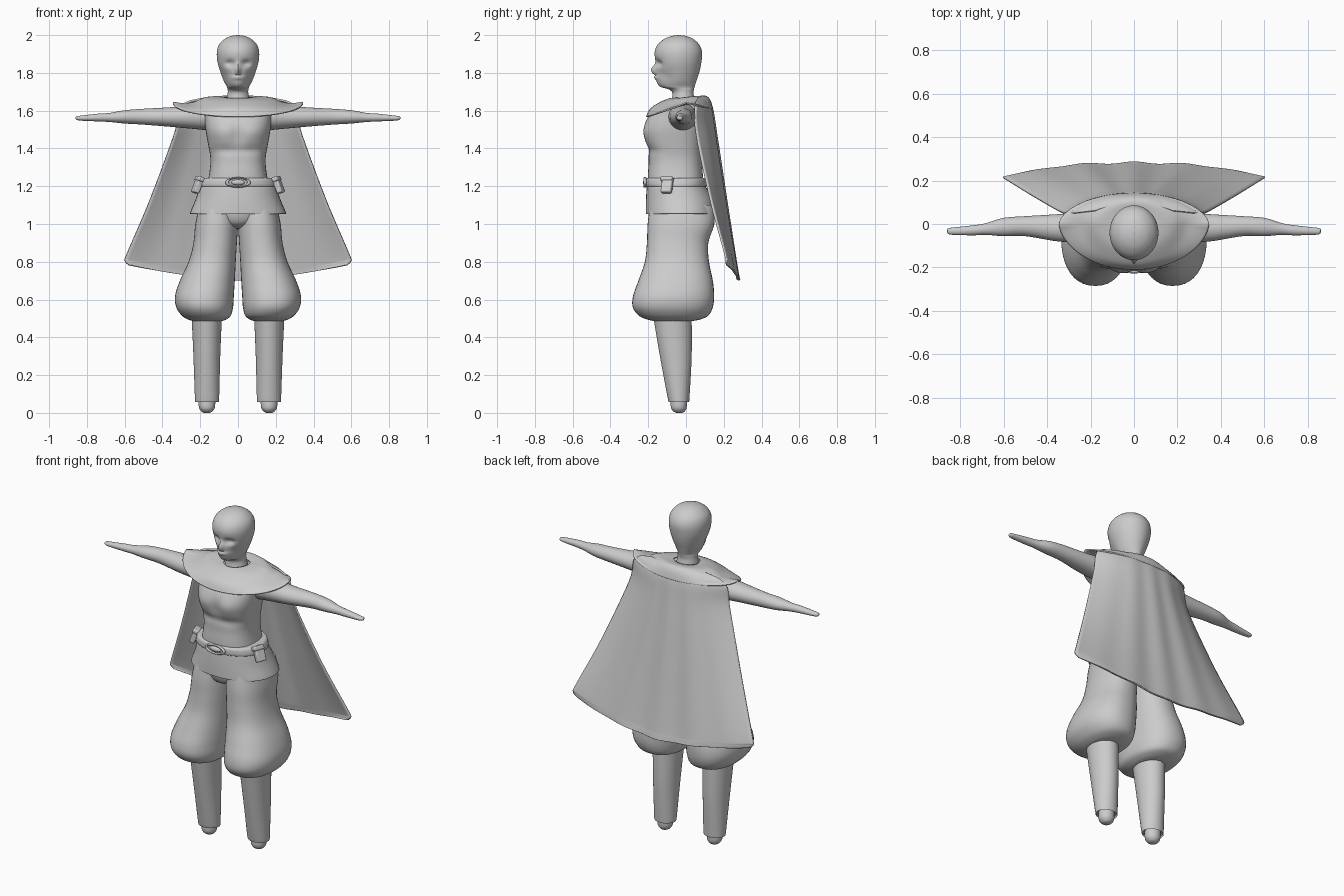
import bpy, math
from math import sin, cos, pi, exp
from mathutils import Vector

cube = bpy.data.objects.get("Cube")
if cube:
    bpy.data.objects.remove(cube, do_unlink=True)

grey = bpy.data.materials.new("plain grey")
grey.use_nodes = True
grey.diffuse_color = (0.6, 0.6, 0.6, 1)
grey.node_tree.nodes["Principled BSDF"].inputs["Base Color"].default_value = (0.6, 0.6, 0.6, 1)


def finish(obj, angle=50):
    obj.data.materials.clear()
    obj.data.materials.append(grey)
    bpy.ops.object.select_all(action='DESELECT')
    obj.select_set(True)
    bpy.context.view_layer.objects.active = obj
    bpy.ops.object.shade_smooth_by_angle(angle=math.radians(angle))
    return obj


def smooth_rows(rows, steps):
    """Catmull-Rom interpolation through rows of equal length."""
    out = []
    for i in range(len(rows) - 1):
        a, b, c, d = rows[max(i - 1, 0)], rows[i], rows[i + 1], rows[min(i + 2, len(rows) - 1)]
        for s in range(steps):
            t = s / steps
            out.append([q + t / 2 * (r - p + t * (2*p - 5*q + 4*r - w + t * (3*(q - r) + w - p)))
                        for p, q, r, w in zip(a, b, c, d)])
    return out + [list(rows[-1])]


def surface(name, rows, closed=False, caps=False, thickness=0):
    """Skin a grid of points."""
    n = len(rows[0])
    verts = [p for row in rows for p in row]
    faces = []
    for i in range(len(rows) - 1):
        for j in range(n if closed else n - 1):
            k = (j + 1) % n
            faces.append((i*n + j, i*n + k, (i+1)*n + k, (i+1)*n + j))
    if caps:
        faces += [tuple(reversed(range(n))), tuple(range(len(verts) - n, len(verts)))]
    mesh = bpy.data.meshes.new(name)
    mesh.from_pydata(verts, [], faces)
    obj = bpy.data.objects.new(name, mesh)
    bpy.context.collection.objects.link(obj)
    if thickness:
        mod = obj.modifiers.new("thickness", 'SOLIDIFY')
        mod.thickness = thickness
        mod.offset = 0
    return finish(obj)


def loft(name, rings, axis='z', side=1, power=2, sides=40, steps=6, deform=None):
    """Rings are (position, low a, high a, low b, high b) around the axis."""
    rows = []
    for t, a0, a1, b0, b1 in smooth_rows(rings, steps):
        row = []
        for j in range(sides):
            ang = 2 * pi * j / sides * side
            c, s = cos(ang), sin(ang)
            a = (a0 + a1)/2 + (a1 - a0)/2 * math.copysign(abs(c) ** (2/power), c)
            b = (b0 + b1)/2 + (b1 - b0)/2 * math.copysign(abs(s) ** (2/power), s)
            p = Vector((a * side, b, t)) if axis == 'z' else Vector((t * side, a * side, b))
            if axis == 'x':
                p.y = (a0 + a1)/2 + (a - (a0 + a1)/2)
            row.append(deform(p) if deform else p)
        rows.append(row)
    return surface(name, rows, True, True)


def bump(p, x, z, wx, wz):
    return exp(-((abs(p.x) - x) / wx) ** 2 - ((p.z - z) / wz) ** 2)


# Head with sculpted brow, eye sockets, nose and mouth
def face(p):
    if p.y < -0.04:
        front = min(1, (-0.04 - p.y) / 0.06)
        p.x *= 1 - 0.16 * front * exp(-((p.z - 1.76) / 0.06) ** 2)
        p.y += front * (0.020 * bump(p, 0.042, 1.85, 0.026, 0.018)
                        - 0.026 * bump(p, 0, 1.815, 0.013, 0.026)
                        - 0.008 * bump(p, 0, 1.775, 0.03, 0.010)
                        + 0.007 * bump(p, 0, 1.787, 0.028, 0.005)
                        + 0.006 * bump(p, 0.055, 1.79, 0.02, 0.03))
    return p


loft("head", [(1.64, -.065, .065, -.08, .05), (1.69, -.055, .055, -.072, .04),
              (1.712, -.055, .055, -.09, .042), (1.728, -.06, .06, -.138, .046),
              (1.76, -.077, .077, -.157, .056), (1.81, -.095, .095, -.16, .072),
              (1.86, -.109, .109, -.162, .082), (1.91, -.112, .112, -.166, .085),
              (1.95, -.1, .1, -.15, .07), (1.98, -.07, .07, -.115, .038),
              (1.995, -.036, .036, -.075, .002), (2.0, -.004, .004, -.04, -.032)],
     sides=72, steps=7, deform=face)


# Torso with chest relief
def chest(p):
    if p.y < -0.08:
        p.y += 0.014 * bump(p, 0, 1.47, 0.025, 0.06) + 0.012 * bump(p, 0.06, 1.39, 0.1, 0.025)
        p.y -= 0.008 * bump(p, 0.085, 1.48, 0.05, 0.05)
    return p


loft("torso", [(1.15, -.18, .18, -.2, .1), (1.25, -.155, .155, -.202, .09),
               (1.34, -.146, .146, -.198, .085), (1.42, -.158, .158, -.212, .088),
               (1.5, -.172, .172, -.224, .095), (1.57, -.178, .178, -.2, .1),
               (1.62, -.18, .18, -.15, .09), (1.655, -.1, .1, -.09, .06)],
     power=2.5, sides=56, deform=chest)

# Flared tunic skirt and belt
loft("tunic_skirt", [(1.055, -.252, .252, -.212, .16), (1.062, -.253, .253, -.213, .161),
                     (1.13, -.225, .225, -.212, .145), (1.2, -.2, .2, -.207, .103),
                     (1.22, -.18, .18, -.2, .09)], power=2.2)
loft("belt", [(1.198, -.196, .196, -.205, .1), (1.202, -.205, .205, -.214, .108),
              (1.238, -.194, .194, -.214, .104), (1.243, -.178, .178, -.2, .09)],
     power=2.3, steps=3)

bpy.ops.mesh.primitive_torus_add(location=(0, -.217, 1.22), rotation=(pi/2, 0, 0),
                                 major_radius=.058, minor_radius=.009)
buckle = bpy.context.object
buckle.name = "buckle_rim"
buckle.scale = (1, .42, 1)
finish(buckle)
bpy.ops.mesh.primitive_uv_sphere_add(radius=1, location=(0, -.214, 1.22))
boss = bpy.context.object
boss.name = "buckle_boss"
boss.scale = (.036, .014, .015)
finish(boss)

# Collar draped over the shoulders, pointed at the tips
rows = []
for rx, front, back, z_tip, z_front, z_back in smooth_rows(
        [(.075, -.085, .05, 1.668, 1.663, 1.668), (.17, -.13, .1, 1.666, 1.645, 1.676),
         (.25, -.185, .125, 1.635, 1.61, 1.655), (.345, -.208, .14, 1.643, 1.567, 1.61)], 6):
    row = []
    for j in range(64):
        c, s = cos(2*pi*j/64), sin(2*pi*j/64)
        reach = back if s > 0 else front
        z_mid = z_back if s > 0 else z_front
        row.append((rx * c, reach * abs(s) ** 1.15, z_tip + (z_mid - z_tip) * abs(s)))
    rows.append(row)
surface("shoulder_collar", rows, True, thickness=.008)

# Cape: edge x, y, z then centre y, z, from shoulders to hem
rows = []
profile = smooth_rows([(.18, .06, 1.665, .09, 1.677), (.3, .05, 1.625, .135, 1.62),
                       (.335, .055, 1.48, .163, 1.46), (.465, .13, 1.13, .218, 1.1),
                       (.585, .205, .85, .268, .78), (.599, .213, .805, .278, .725),
                       (.575, .215, .782, .283, .702)], 6)
for i, (ex, ey, ez, cy, cz) in enumerate(profile):
    fold = .006 * min(1, i / 20)
    row = []
    for j in range(61):
        u = j / 30 - 1
        m = abs(u)
        row.append((ex * u, cy + (ey - cy) * m ** 2.4 + fold * (cos(5*pi*u) - 1) * (1 - m),
                    cz + (ez - cz) * m ** 1.5))
    rows.append(row)
surface("cape", rows, thickness=.01)

# Seat joining the two trouser legs
loft("trouser_seat", [(.975, -.04, .04, -.1, .08), (1.0, -.13, .13, -.17, .13),
                      (1.06, -.2, .2, -.195, .15), (1.12, -.19, .19, -.19, .14)])

for side, word in ((1, "left"), (-1, "right")):
    # Arm tapering to a point
    loft(word + "_arm", [(.1, -.1, .06, 1.49, 1.64), (.2, -.09, .055, 1.5, 1.638),
                         (.35, -.08, .045, 1.514, 1.619), (.5, -.056, .036, 1.526, 1.61),
                         (.6, -.056, .028, 1.532, 1.602), (.68, -.05, .004, 1.54, 1.588),
                         (.74, -.052, -.006, 1.543, 1.584), (.83, -.05, -.016, 1.547, 1.574),
                         (.855, -.045, -.02, 1.552, 1.57), (.86, -.036, -.03, 1.559, 1.563)],
         axis='x', side=side, sides=28)
    # Ballooning trouser leg gathered below the knee
    loft(word + "_trouser_leg", [(.485, .09, .23, -.16, .02), (.493, .065, .262, -.2, .07),
                                 (.515, .038, .297, -.25, .118), (.56, .026, .327, -.282, .142),
                                 (.62, .022, .333, -.28, .149), (.7, .017, .308, -.252, .142),
                                 (.8, .012, .262, -.218, .122), (.9, .006, .236, -.207, .118),
                                 (1.0, 0, .226, -.203, .15), (1.1, 0, .205, -.19, .15)],
         side=side, power=2.25)
    # Boot and foot
    loft(word + "_boot", [(.07, .104, .226, -.092, .016), (.075, .1, .228, -.096, .018),
                          (.3, .094, .236, -.138, .03), (.52, .085, .246, -.175, .03)],
         side=side)
    loft(word + "_foot", [(0, .15, .18, -.05, -.02), (.008, .135, .194, -.067, -.007),
                          (.03, .122, .207, -.08, .004), (.08, .12, .209, -.08, .006)],
         side=side, sides=24)
    # Belt pouch with a flap
    for part, size, z in (("pouch", (.032, .058, .085), 0), ("pouch_flap", (.04, .066, .025), .032)):
        bpy.ops.mesh.primitive_cube_add(size=1, location=(side * (.214 - z * .4), -.1, 1.205 + z),
                                        rotation=(0, side * -.38, side * -.35))
        pouch = bpy.context.object
        pouch.name = word + "_" + part
        pouch.scale = size
        bpy.ops.object.transform_apply(location=False, rotation=False, scale=True)
        mod = pouch.modifiers.new("soft edges", 'BEVEL')
        mod.width = .007
        mod.segments = 2
        finish(pouch)
